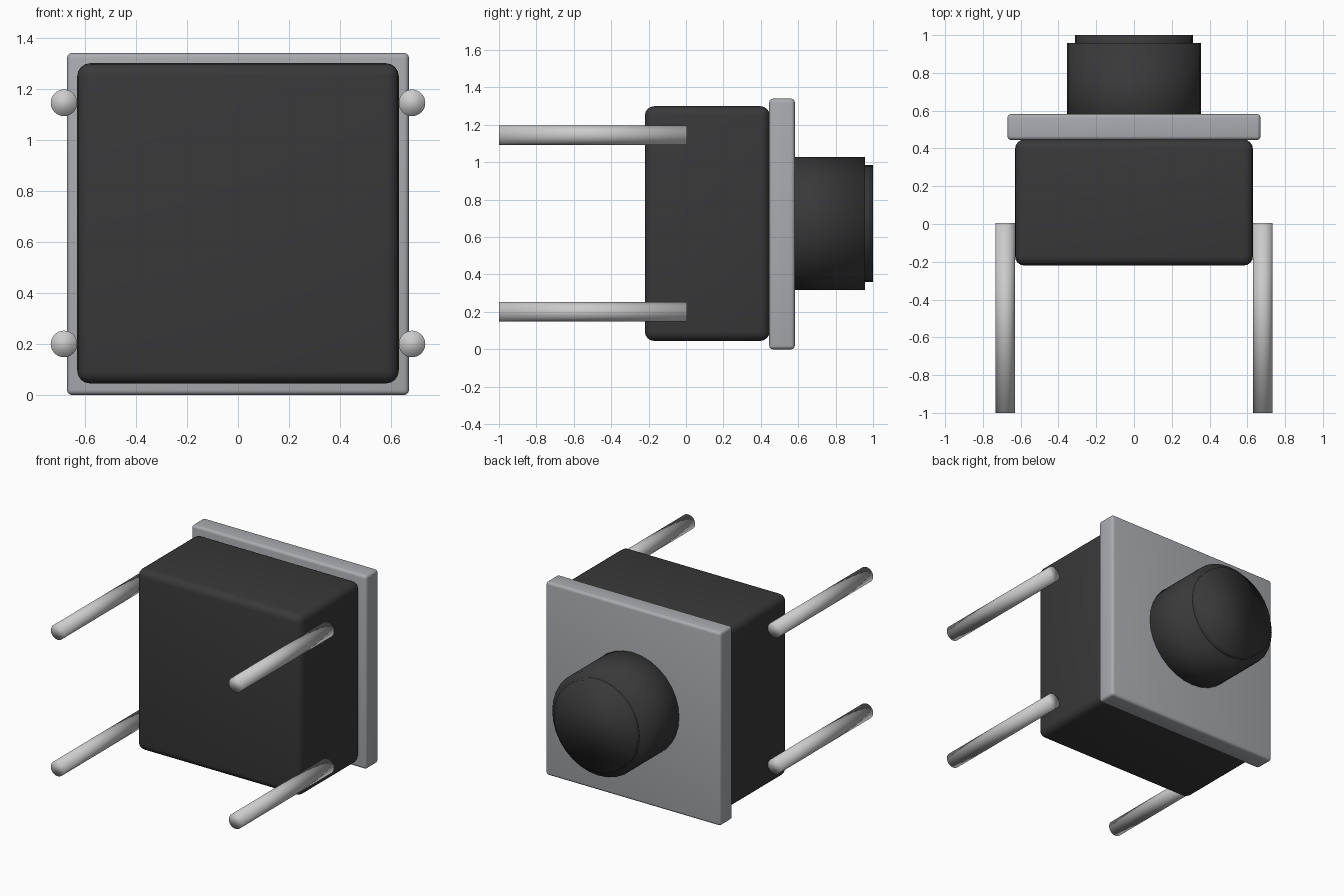
import bpy
from math import pi

if "Cube" in bpy.data.objects:
    bpy.data.objects.remove(bpy.data.objects["Cube"])


def material(name, rgb):
    m = bpy.data.materials.new(name)
    m.diffuse_color = (*rgb, 1)
    m.use_nodes = True
    m.node_tree.nodes["Principled BSDF"].inputs["Base Color"].default_value = m.diffuse_color
    return m


dark = material("dark_plastic", (0.04, 0.04, 0.042))
steel = material("plate_metal", (0.40, 0.41, 0.43))


def rounded_box(name, lo, hi, radius, mat):
    mid = [(a + b) / 2 for a, b in zip(lo, hi)]
    bpy.ops.mesh.primitive_cube_add(size=1, location=mid)
    o = bpy.context.object
    o.name = name
    o.scale = [b - a for a, b in zip(lo, hi)]
    bpy.ops.object.transform_apply(location=False, rotation=False, scale=True)
    bev = o.modifiers.new("edge", 'BEVEL')
    bev.width, bev.segments = radius, 4
    bpy.ops.object.modifier_apply(modifier=bev.name)
    bpy.ops.object.shade_smooth_by_angle()
    o.data.materials.append(mat)


def rod(name, x, z, radius, y0, y1, mat=None):
    # cylinder lying along y, softly shaded over its ends
    bpy.ops.mesh.primitive_cylinder_add(vertices=32, radius=radius, depth=y1 - y0,
                                        location=(x, (y0 + y1) / 2, z),
                                        rotation=(pi / 2, 0, 0))
    o = bpy.context.object
    o.name = name
    bpy.ops.object.shade_smooth()
    if mat:
        o.data.materials.append(mat)


# housing and cover plate
rounded_box("housing", (-0.63, -0.22, 0.045), (0.63, 0.447, 1.30), 0.05, dark)
rounded_box("cover_plate", (-0.67, 0.445, 0), (0.67, 0.582, 1.34), 0.02, steel)

# push button with stepped cap
rod("button", 0, 0.673, 0.355, 0.40, 0.957, dark)
rod("button_cap", 0, 0.673, 0.313, 0.90, 1.0, dark)

# four pins
for side, x in (("left", -0.682), ("right", 0.682)):
    for level, z in (("lower", 0.20), ("upper", 1.145)):
        rod(f"{side}_{level}_pin", x, z, 0.052, -1.0, 0.005)
